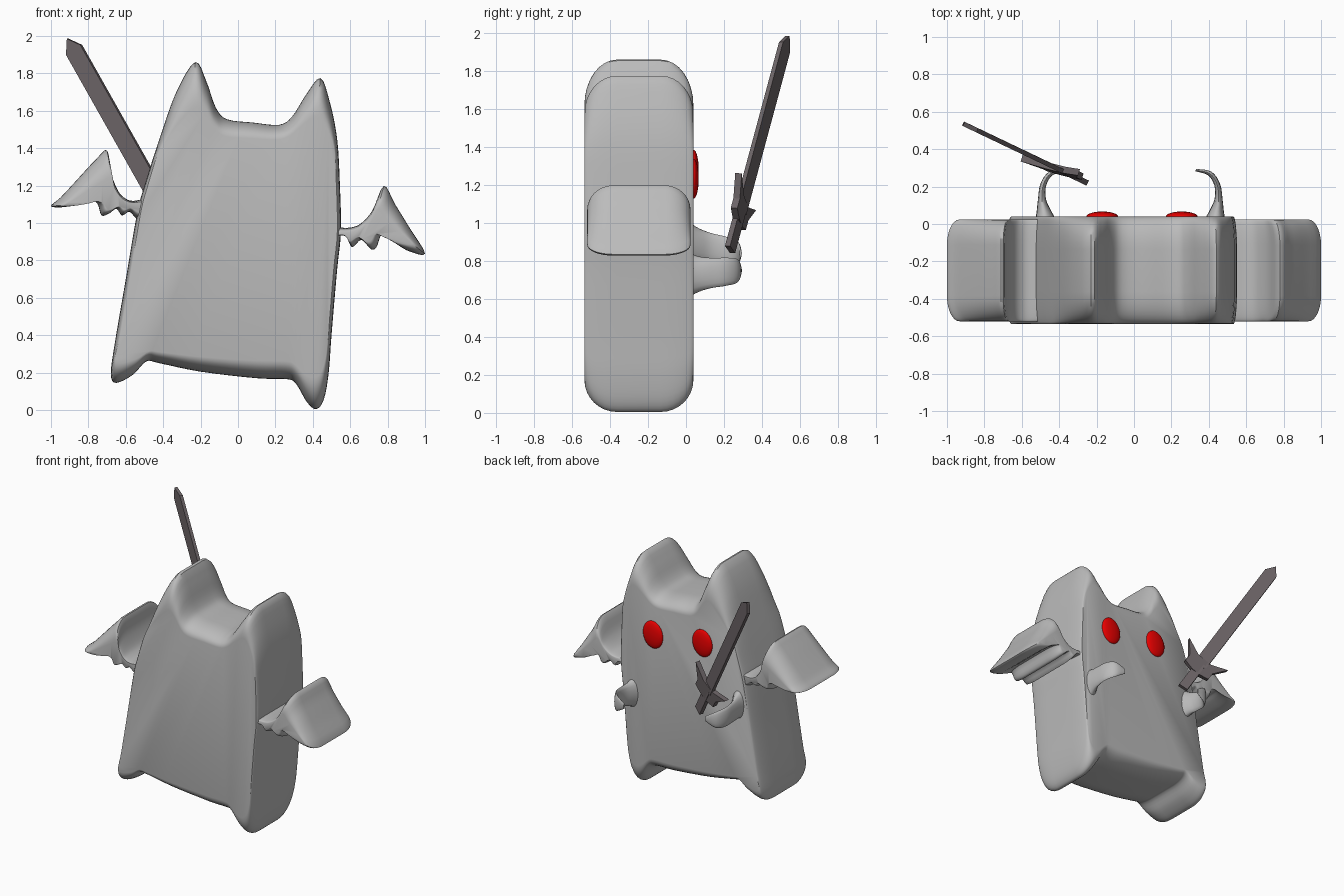
import bpy, bmesh, math
from mathutils import Vector, Matrix

if "Cube" in bpy.data.objects:
    bpy.data.objects.remove(bpy.data.objects["Cube"])


def material(name, rgb):
    m = bpy.data.materials.new(name)
    m.diffuse_color = (*rgb, 1)
    m.use_nodes = True
    m.node_tree.nodes["Principled BSDF"].inputs["Base Color"].default_value = m.diffuse_color
    return m


GREY = material("soft grey", (0.5, 0.5, 0.5))
RED = material("eye red", (0.8, 0.0, 0.0))
STEEL = material("dark steel", (0.15, 0.128, 0.135))


def finish(name, bm, mat, smooth=40):
    bmesh.ops.recalc_face_normals(bm, faces=bm.faces[:])
    me = bpy.data.meshes.new(name)
    bm.to_mesh(me)
    bm.free()
    me.materials.append(mat)
    ob = bpy.data.objects.new(name, me)
    bpy.context.collection.objects.link(ob)
    if smooth:
        bpy.ops.object.select_all(action='DESELECT')
        ob.select_set(True)
        bpy.context.view_layer.objects.active = ob
        bpy.ops.object.shade_smooth_by_angle(angle=math.radians(smooth))
    return ob


def spline(pts, closed=True, steps=4):
    """Smooth curve through the points."""
    pts = [Vector(p) for p in pts]
    n = len(pts)
    out = []
    for i in range(n if closed else n - 1):
        if closed:
            a, b, c, d = (pts[(i + k) % n] for k in (-1, 0, 1, 2))
        else:
            a, b, c, d = (pts[min(max(i + k, 0), n - 1)] for k in (-1, 0, 1, 2))
        for s in range(steps):
            t = s / steps
            out.append(0.5 * (2 * b + (c - a) * t + (2 * a - 5 * b + 4 * c - d) * t * t
                              + (3 * b - a - 3 * c + d) * t ** 3))
    if not closed:
        out.append(pts[-1])
    return out


def loft(bm, rings):
    """Skin a list of closed rings and cap both ends."""
    rings = [[bm.verts.new(p) for p in r] for r in rings]
    n = len(rings[0])
    for r, q in zip(rings, rings[1:]):
        for i in range(n):
            bm.faces.new((r[i], r[(i + 1) % n], q[(i + 1) % n], q[i]))
    bm.faces.new(rings[0])
    bm.faces.new(rings[-1][::-1])


def pillow(name, outline, pull, half, rounding, yc=-0.248):
    """Extrude an xz outline along y, easing to the pulled outline at both ends."""
    outer = spline(outline)
    cap = [Vector(pull(p.x, p.y)) for p in outer]
    layers = []
    for k in range(9):
        a = k / 8 * math.pi / 2
        layers.append((half * (1 - rounding + rounding * math.sin(a)), 1 - math.cos(a)))
    layers = [(-y, f) for y, f in reversed(layers)] + layers
    bm = bmesh.new()
    loft(bm, [[(p.lerp(c, f).x, yc + y, p.lerp(c, f).y) for p, c in zip(outer, cap)]
              for y, f in layers])
    return finish(name, bm, GREY)


# Body with two ears and two feet
BODY = [(-.23, 1.86), (-.17, 1.76), (-.12, 1.62), (-.06, 1.555), (.08, 1.537), (.22, 1.525),
        (.29, 1.57), (.36, 1.68), (.44, 1.775), (.49, 1.65), (.53, 1.45), (.545, 1.2),
        (.55, .95), (.53, .75), (.50, .4), (.485, .2), (.46, .06), (.42, .005), (.37, .04),
        (.31, .14), (.26, .165), (.1, .17), (-.2, .205), (-.42, .25), (-.49, .26),
        (-.56, .19), (-.65, .145), (-.68, .19), (-.66, .35), (-.6, .7), (-.54, 1.05),
        (-.5, 1.2), (-.42, 1.45), (-.33, 1.7)]


def body_pull(x, z):
    if z > 1.36:
        z = 1.36 + (z - 1.36) * 0.52
    elif z < 0.38:
        z = 0.38 + (z - 0.38) * 0.55
    return x * 0.965, z


pillow("body", BODY, body_pull, 0.287, 0.6)

# Wings with ragged lower edges
LEFT = [(-.48, 1.12), (-.56, 1.118), (-.6, 1.13), (-.64, 1.17), (-.68, 1.27), (-.7, 1.388),
        (-.76, 1.34), (-.88, 1.21), (-.95, 1.135), (-1, 1.09), (-.93, 1.085), (-.84, 1.11),
        (-.79, 1.13), (-.75, 1.1), (-.73, 1.04), (-.69, 1.05), (-.65, 1.075), (-.62, 1.04),
        (-.58, 1.06), (-.54, 1.02), (-.48, 1.0)]
RIGHT = [(.5, .97), (.6, .975), (.66, 1.0), (.72, 1.07), (.78, 1.198), (.84, 1.1),
         (.92, .97), (1, .835), (.9, .855), (.82, .91), (.77, .94), (.74, .87), (.71, .86),
         (.66, .91), (.61, .87), (.58, .925), (.54, .93), (.5, .9)]
for name, outline, root, zc in (("left_wing", LEFT, -.52, 1.1), ("right_wing", RIGHT, .52, .94)):
    pillow(name, outline,
           lambda x, z, r=root, c=zc: (r + (x - r) * 0.86, c + (z - c) * 0.5), 0.272, 0.5)

# Arms: flat tapered bands curling inward
ARM = [(.43, -.02), (.44, .05), (.452, .13), (.445, .21), (.405, .27), (.33, .288)]
SIZE = [(.075, .15), (.045, .1), (.022, .08), (.016, .074), (.013, .062), (.006, .02)]


def arm(name, side, shift, z0, drop):
    path = spline([Vector((side * x + shift, y, 0)) for x, y in ARM], False)
    size = spline(SIZE, False)
    rings = []
    for i, (p, s) in enumerate(zip(path, size)):
        t = path[min(i + 1, len(path) - 1)] - path[max(i - 1, 0)]
        across = Vector((t.y, -t.x, 0)).normalized()
        z = z0 - drop * max(p.y, 0) / 0.29
        rings.append([p + across * s.x * math.cos(a) + Vector((0, 0, z + s.y * math.sin(a)))
                      for a in (k * math.tau / 16 for k in range(16))])
    bm = bmesh.new()
    loft(bm, rings)
    finish(name, bm, GREY, 60)


arm("right_arm", 1, 0, 0.725, -0.025)
arm("left_arm", -1, -0.04, 0.89, 0.05)

# Eyes: flattened discs on the face
for name, x, z in (("left_eye", -.17, 1.28), ("right_eye", .255, 1.233)):
    bm = bmesh.new()
    bmesh.ops.create_uvsphere(bm, u_segments=24, v_segments=14, radius=1)
    bm.transform(Matrix.Translation((x, 0.04, z)) @ Matrix.Rotation(math.radians(7), 4, 'Y')
                 @ Matrix.Diagonal((.085, .027, .105, 1)))
    finish(name, bm, RED, 60)

# Sword: flat plates laid along a slanted axis
BASE = Vector((-.275, .232, .86))
TIP = Vector((-.91, .535, 1.985))
AXIS = (TIP - BASE).normalized()
LENGTH = (TIP - BASE).length


def plate(name, half_outline, width_dir, thick):
    """Mirror (along, across) points about the axis and thicken."""
    w = (width_dir - AXIS * width_dir.dot(AXIS)).normalized()
    n = AXIS.cross(w) * thick / 2
    pts = half_outline + [(s, -d) for s, d in reversed(half_outline) if d > 0]
    mid = [BASE + AXIS * s + w * d for s, d in pts]
    bm = bmesh.new()
    loft(bm, [[p - n for p in mid], [p + n for p in mid]])
    finish(name, bm, STEEL, 0)


BLADE_W = Vector((.763, -.37, .53))
GUARD_W = Vector((.34, -.085, .2))
plate("sword_blade", [(.25, .05), (LENGTH - .07, .05), (LENGTH, 0)], BLADE_W, .024)
plate("sword_handle", [(0, .036), (.26, .036)], BLADE_W, .03)
plate("sword_guard", [(.17, .036), (.19, .11), (.25, .11), (.36, .185), (.30, .06)],
      GUARD_W, .036)
